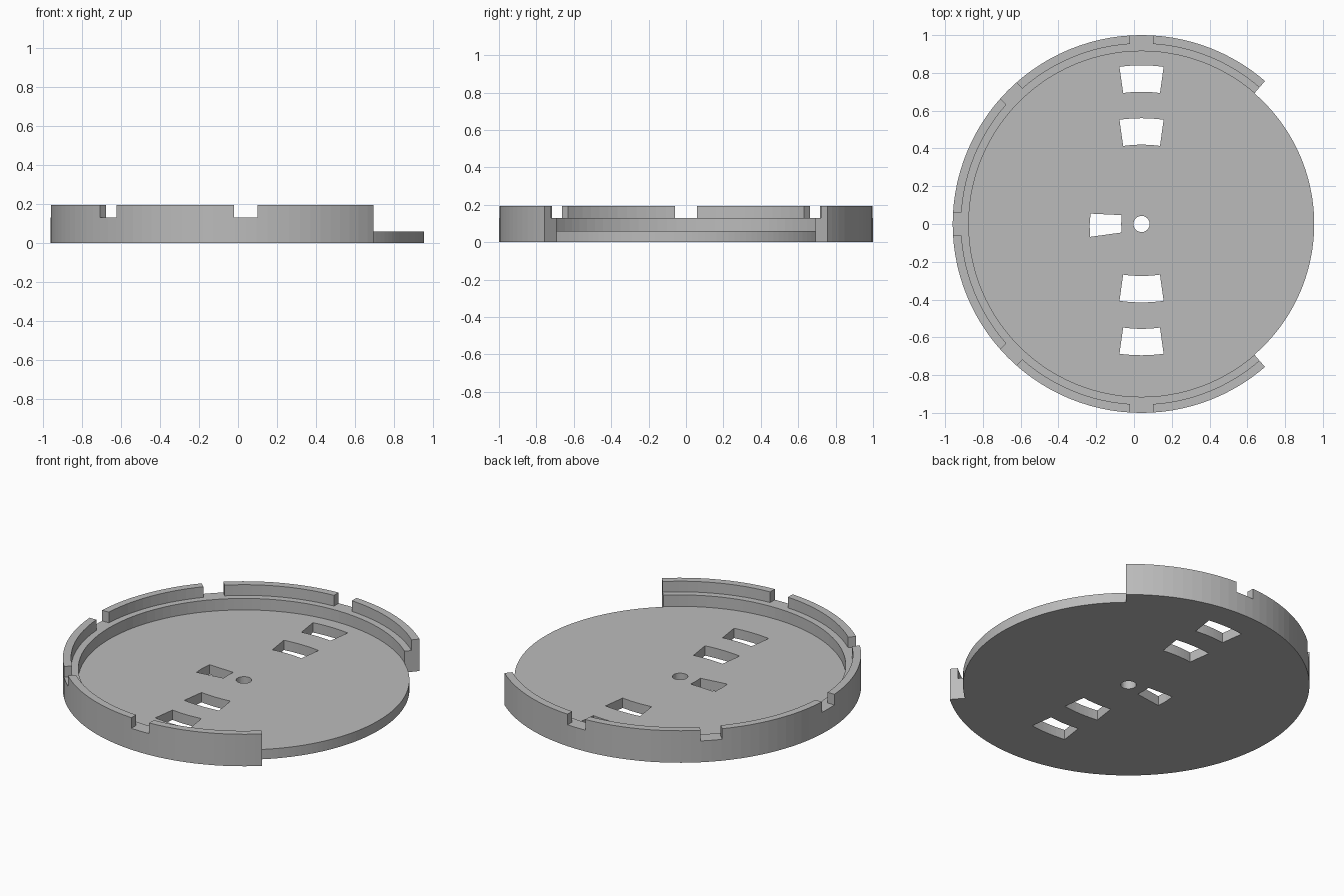
import bpy, bmesh
from math import radians, sin, cos, pi
from mathutils import Matrix, Vector

cube = bpy.data.objects.get("Cube")
if cube:
    bpy.data.objects.remove(cube, do_unlink=True)

CENTER_X = 0.04
SEGMENTS = 112
FLOOR, LEDGE, RIM = 0.06, 0.13, 0.195
R_FLOOR, R_LEDGE, R_OUT = 0.915, 0.955, 1.0

grey = bpy.data.materials.new("plain grey")
grey.diffuse_color = (0.5, 0.5, 0.5, 1)
grey.use_nodes = True
grey.node_tree.nodes["Principled BSDF"].inputs["Base Color"].default_value = (0.5, 0.5, 0.5, 1)


def make_object(name, bm):
    bmesh.ops.recalc_face_normals(bm, faces=bm.faces)
    mesh = bpy.data.meshes.new(name)
    bm.to_mesh(mesh)
    bm.free()
    mesh.materials.append(grey)
    obj = bpy.data.objects.new(name, mesh)
    obj.location.x = CENTER_X
    bpy.context.collection.objects.link(obj)
    return obj


def arc(radius, start, end, steps):
    angles = [radians(start + (end - start) * i / steps) for i in range(steps + 1)]
    return [(radius * cos(a), radius * sin(a)) for a in angles]


def ring_sector(r_in, r_out, start, end, steps):
    return arc(r_out, start, end, steps) + arc(r_in, end, start, steps)


def prism(bm, points, z0, z1, turn=0, shift=0):
    """Extrude an outline, after sliding it along x and turning it about z."""
    spin = Matrix.Rotation(radians(turn), 3, 'Z')
    base = [bm.verts.new(spin @ Vector((x + shift, y, z0))) for x, y in points]
    face = bm.faces.new(base)
    top = bmesh.ops.extrude_face_region(bm, geom=[face])["geom"]
    bmesh.ops.translate(bm, vec=(0, 0, z1 - z0),
                        verts=[v for v in top if isinstance(v, bmesh.types.BMVert)])


# Tray: floor, stepped wall and ledge turned from one profile
bm = bmesh.new()
profile = [(0, 0), (R_OUT, 0), (R_OUT, RIM), (R_LEDGE, RIM), (R_LEDGE, LEDGE),
           (R_FLOOR, LEDGE), (R_FLOOR, FLOOR), (0, FLOOR)]
verts = [bm.verts.new((r, 0, z)) for r, z in profile]
edges = [bm.edges.new(pair) for pair in zip(verts, verts[1:])]
bmesh.ops.spin(bm, geom=verts + edges, cent=(0, 0, 0), axis=(0, 0, 1),
               angle=2 * pi, steps=SEGMENTS, use_merge=False)
bmesh.ops.remove_doubles(bm, verts=bm.verts, dist=0.0001)
tray = make_object("round_tray", bm)

# Everything cut away from the tray
cut = bmesh.new()
LOW, HIGH = -0.1, 0.3

# Open side of the wall
prism(cut, ring_sector(R_FLOOR - 0.001, 1.1, -49.2, 49.2, 48), LOW, HIGH)

# Rim notches
notch = [(0.94, -0.06), (1.1, -0.06), (1.1, 0.06), (0.94, 0.06)]
for turn in range(90, 271, 45):
    prism(cut, notch, LEDGE, HIGH, turn)

# Curved floor windows in two pairs
window = ring_sector(0.70, 0.84, -8, 8, 8)
for turn, shift in ((90, 0), (90, -0.28), (-90, -0.145), (-90, -0.425)):
    prism(cut, window, LOW, HIGH / 3, turn, shift)

# Small window beside the hub, and the hub hole
prism(cut, [(-0.27, 0.055), (-0.275, -0.005), (-0.272, -0.068),
            (-0.105, -0.045), (-0.108, 0), (-0.105, 0.047)], LOW, HIGH / 3)
prism(cut, arc(0.043, 0, 348.75, 31), LOW, HIGH / 3)
cutter = make_object("cutter", cut)
cutter.hide_render = True

# Apply the cut and drop the cutter
boolean = tray.modifiers.new("cut", 'BOOLEAN')
boolean.operation = 'DIFFERENCE'
boolean.solver = 'EXACT'
boolean.object = cutter
bpy.context.view_layer.update()
result = bpy.data.meshes.new_from_object(
    tray.evaluated_get(bpy.context.evaluated_depsgraph_get()))
tray.modifiers.clear()
tray.data = result
bpy.data.objects.remove(cutter, do_unlink=True)
